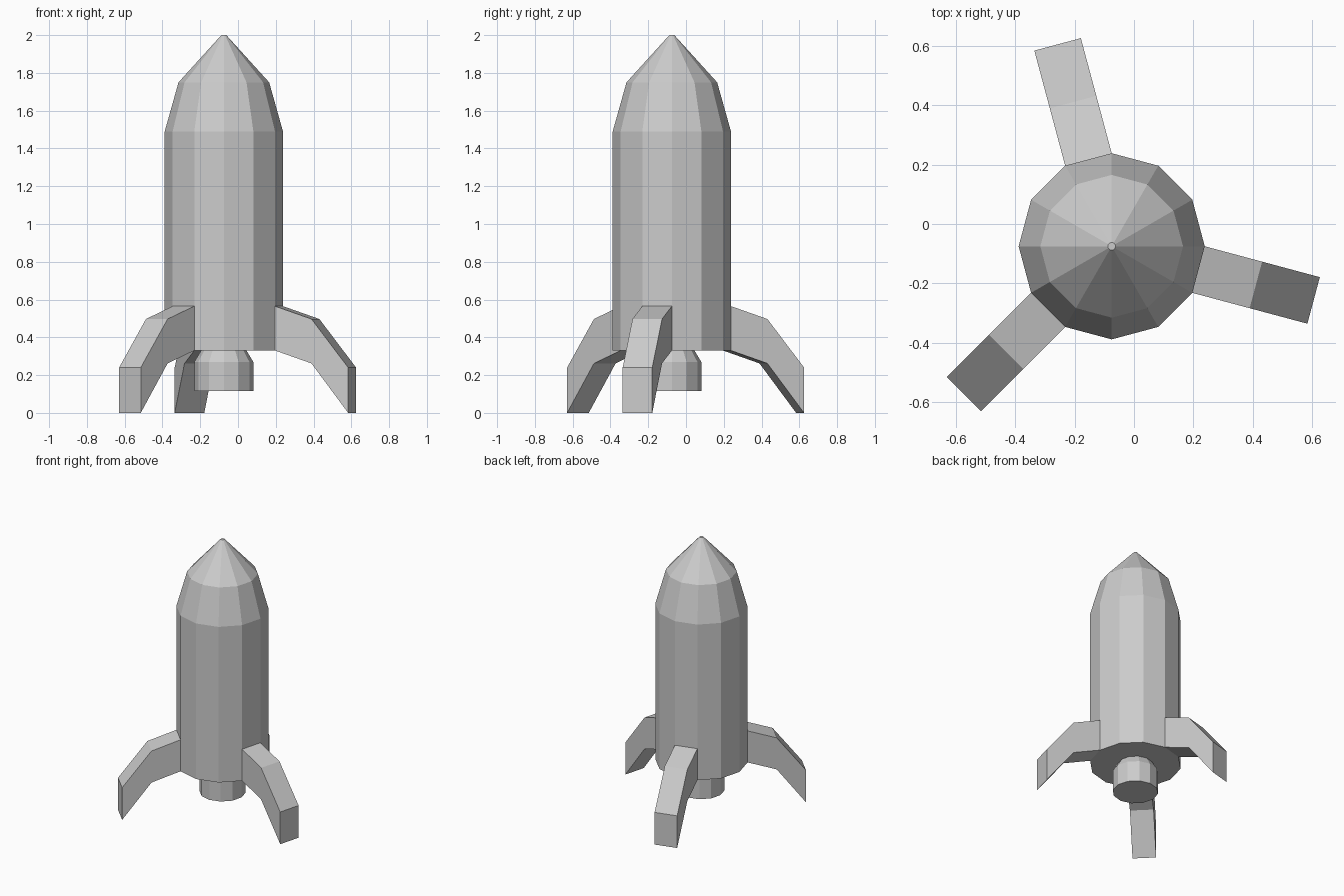
import bpy
from math import sin, cos, radians

if "Cube" in bpy.data.objects:
    bpy.data.objects.remove(bpy.data.objects["Cube"])

CX = CY = -0.075      # axis of the hull
SIDES = 12
R = 0.313             # hull radius


def make_object(name, verts, faces):
    mesh = bpy.data.meshes.new(name)
    mesh.from_pydata(verts, [], faces)
    obj = bpy.data.objects.new(name, mesh)
    bpy.context.collection.objects.link(obj)
    obj.location = (CX, CY, 0)
    return obj


def lathe(name, profile):
    """Closed 12-sided turned solid from (radius, z) points, bottom to top."""
    n = SIDES
    verts = [(r * cos(radians(30 * i)), r * sin(radians(30 * i)), z)
             for r, z in profile for i in range(n)]
    faces = [(k * n + i, k * n + (i + 1) % n, (k + 1) * n + (i + 1) % n, (k + 1) * n + i)
             for k in range(len(profile) - 1) for i in range(n)]
    top = (len(profile) - 1) * n
    faces += [tuple(reversed(range(n))), tuple(range(top, top + n))]
    return make_object(name, verts, faces)


def fin(name, angle):
    """Bent leg as wide as one hull facet, extruded from a side profile."""
    half = R * sin(radians(15))
    root = R * cos(radians(15))
    profile = [(root, 0.33), (0.502, 0.262), (0.703, 0.0),
               (0.703, 0.24), (0.502, 0.497), (root, 0.565)]
    n = len(profile)
    verts = [(x, y, z) for y in (-half, half) for x, z in profile]
    # each side of the bent profile is two quads
    faces = [(0, 1, 4, 5), (1, 2, 3, 4), (11, 10, 7, 6), (10, 9, 8, 7)]
    faces += [(i, i + n, (i + 1) % n + n, (i + 1) % n) for i in range(n)]
    obj = make_object(name, verts, faces)
    obj.rotation_euler.z = radians(angle)
    return obj


# Hull with faceted nose
lathe("hull", [(R, 0.33), (R, 1.49), (0.24, 1.75), (0.013, 2.0)])

# Engine nozzle under the hull
lathe("nozzle", [(0.156, 0.115), (0.156, 0.27), (0.12, 0.33)])

# Three landing fins
for i, a in enumerate((-15, 105, 225)):
    fin(f"landing_fin_{i + 1}", a)
